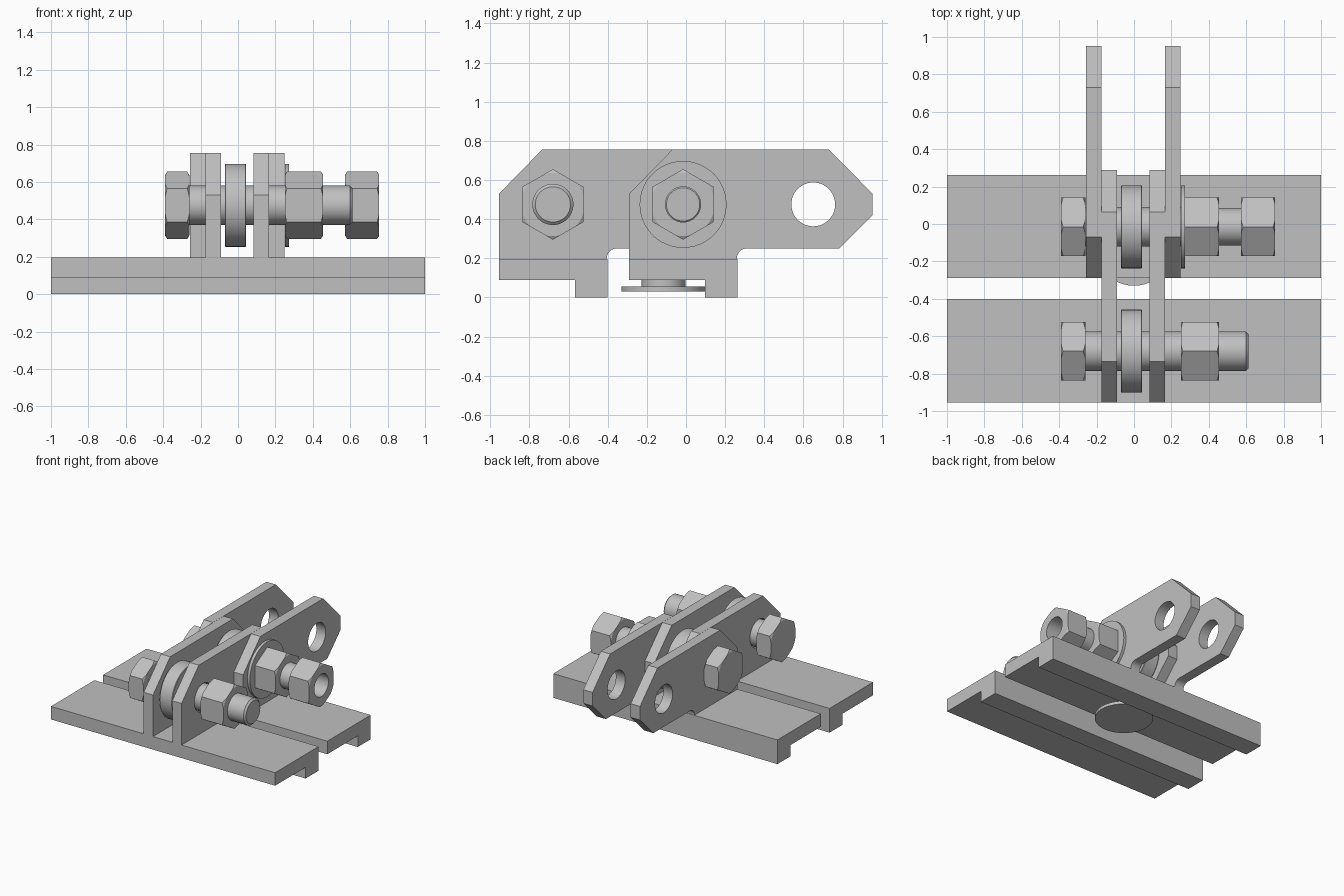
import bpy, bmesh, math
from mathutils import Matrix

if "Cube" in bpy.data.objects:
    bpy.data.objects.remove(bpy.data.objects["Cube"], do_unlink=True)

steel = bpy.data.materials.new("grey steel")
steel.use_nodes = True
GREY = (0.53, 0.53, 0.53, 1)
steel.diffuse_color = GREY
steel.node_tree.nodes["Principled BSDF"].inputs["Base Color"].default_value = GREY

PIN_Z = 0.475
MID_X = -0.004       # centre line between the plates
FRONT, REAR, TAIL = -0.68, -0.015, 0.65   # pin positions along y


def finish(name, bm):
    bmesh.ops.recalc_face_normals(bm, faces=bm.faces)
    mesh = bpy.data.meshes.new(name)
    bm.to_mesh(mesh)
    bm.free()
    mesh.materials.append(steel)
    obj = bpy.data.objects.new(name, mesh)
    bpy.context.collection.objects.link(obj)
    return obj


def smooth(obj):
    bpy.ops.object.select_all(action='DESELECT')
    obj.select_set(True)
    bpy.context.view_layer.objects.active = obj
    bpy.ops.object.shade_smooth_by_angle(angle=math.radians(25))


def extrude_x(name, outline, x0, x1):
    """Extrude a (y, z) outline along x."""
    bm = bmesh.new()
    face = bm.faces.new([bm.verts.new((x0, y, z)) for y, z in outline])
    ext = bmesh.ops.extrude_face_region(bm, geom=[face])
    moved = [g for g in ext["geom"] if isinstance(g, bmesh.types.BMVert)]
    bmesh.ops.translate(bm, verts=moved, vec=(x1 - x0, 0, 0))
    return finish(name, bm)


def lathe(name, profile, y, z=PIN_Z, upright=False, x=0, closed=False, n=48):
    """Spin a (position, radius) profile about the x axis, or z if upright."""
    bm = bmesh.new()
    rings = []
    for p, r in profile:
        ring = []
        for i in range(n):
            a = 2 * math.pi * i / n
            ring.append(bm.verts.new((p, r * math.cos(a), r * math.sin(a))))
        rings.append(ring)
    pairs = list(zip(rings, rings[1:]))
    if closed:
        pairs.append((rings[-1], rings[0]))
    else:
        bm.faces.new(rings[0])
        bm.faces.new(rings[-1])
    for a, b in pairs:
        for i in range(n):
            j = (i + 1) % n
            bm.faces.new((a[i], a[j], b[j], b[i]))
    if upright:
        bmesh.ops.rotate(bm, verts=bm.verts, matrix=Matrix.Rotation(-math.pi / 2, 3, 'Y'))
    bmesh.ops.translate(bm, verts=bm.verts, vec=(x, y, z))
    obj = finish(name, bm)
    smooth(obj)
    return obj


def boolean(obj, cutter, operation):
    """Apply a boolean and discard the cutter."""
    mod = obj.modifiers.new("cut", 'BOOLEAN')
    mod.operation, mod.object, mod.solver = operation, cutter, 'EXACT'
    graph = bpy.context.evaluated_depsgraph_get()
    result = bpy.data.meshes.new_from_object(obj.evaluated_get(graph))
    obj.modifiers.clear()
    obj.data = result
    bpy.data.objects.remove(cutter, do_unlink=True)
    smooth(obj)


def hexagon(name, x0, x1, y, bore=0.0, both=True):
    """Hexagonal prism with its corners turned down to a cone."""
    R, flat, c = 0.18, 0.16, 0.014
    outline = [(y + R * math.sin(k * math.pi / 3), PIN_Z + R * math.cos(k * math.pi / 3))
               for k in range(6)]
    obj = extrude_x(name, outline, x0, x1)
    e = 0.001
    prof = [(x0 - e, flat), (x0 + c, R + 0.004), (x1 - c, R + 0.004), (x1 + e, flat)]
    if not both:
        prof[2:] = [(x1 + e, R + 0.004)]
    if bore:
        prof = [(x0 - e, bore)] + prof + [(x1 + e, bore)]
    boolean(obj, lathe("cone_cutter", prof, y, closed=bool(bore)), 'INTERSECT')


def plate_outline(p):
    """Side plate from its base pin at y = p to its tail pin."""
    f = p + 0.28 + 0.045          # centre of the root fillet
    pts = [(p - 0.275, 0.19), (p - 0.275, 0.53), (p - 0.055, 0.755),
           (p + 0.745, 0.755), (p + 0.968, 0.53), (p + 0.968, 0.42),
           (p + 0.798, 0.25)]
    for k in range(7):
        a = math.pi / 2 + k * math.pi / 12
        pts.append((f + 0.05 * math.cos(a), 0.2 + 0.05 * math.sin(a)))
    return pts + [(f - 0.05, 0.19)]


# Stepped bases and their pairs of side plates
for label, p, inside in (("front", FRONT, 0.086), ("rear", REAR, 0.17)):
    y0, y1, step = p - 0.275, p + 0.278, p + 0.113
    extrude_x(label + "_base", [(y0, 0.09), (step, 0.09), (step, 0), (y1, 0),
                                (y1, 0.195), (y0, 0.195)], -1, 1)
    for side, s in (("left", 1), ("right", -1)):
        plate = extrude_x(f"{label}_{side}_plate", plate_outline(p),
                          MID_X + s * inside, MID_X + s * (inside + 0.083))
        for hole_y in (p, p + TAIL - REAR):
            boolean(plate, lathe("hole_cutter", [(-1, 0.112), (1, 0.112)], hole_y), 'DIFFERENCE')

# Bolts, nuts and centre rollers
for label, y in (("front", FRONT), ("rear", REAR)):
    hexagon(label + "_bolt_head", -0.39, -0.26, y)
    r = 0.105 if label == "front" else 0.1
    lathe(label + "_bolt_shank", [(-0.265, 0.105), (0.3, 0.105), (0.302, r),
                                  (0.598, r), (0.612, r - 0.015)], y)
    hexagon(label + "_nut", 0.25, 0.455, y, bore=0.1)
    lathe(label + "_roller", [(-0.07, 0.218), (-0.066, 0.222), (0.039, 0.222), (0.043, 0.218)], y)

# Outer washer and open end nut on the rear bolt
lathe("rear_washer", [(0.25, 0.222), (0.272, 0.222)], REAR)
hexagon("rear_end_nut", 0.572, 0.755, REAR, bore=0.09)

# Swivel stud under the rear base
lathe("stud_disc", [(0.03, 0.215), (0.055, 0.215)], -0.115, z=0, upright=True)
lathe("stud_neck", [(0.05, 0.112), (0.095, 0.112)], -0.115, z=0, upright=True)
